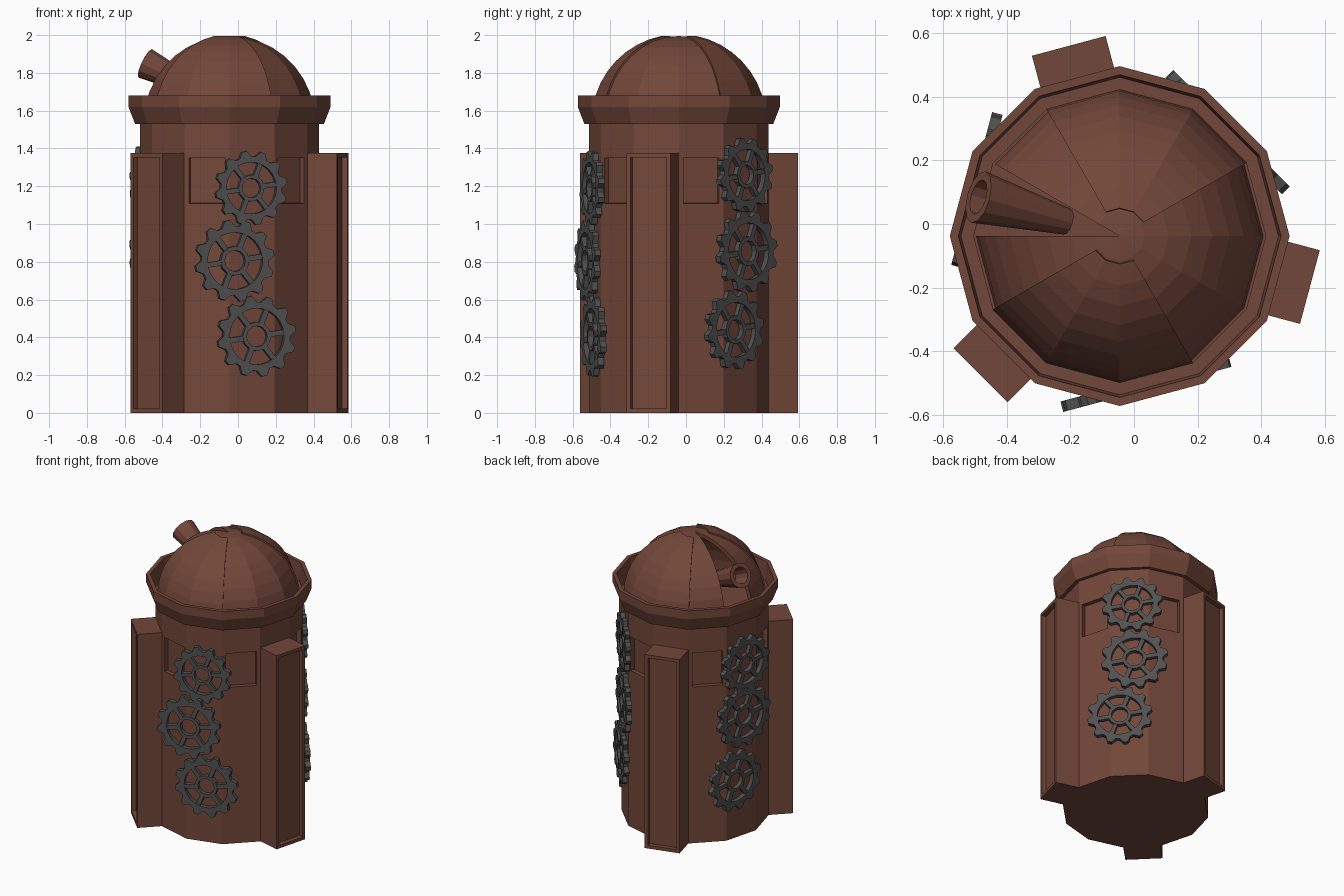
import bpy, bmesh
from math import sin, cos, radians, pi, tau
from mathutils import Matrix, Vector

if "Cube" in bpy.data.objects:
    bpy.data.objects.remove(bpy.data.objects["Cube"])

CX, CY = -0.045, -0.038          # tower axis
AXIS = Matrix.Translation((CX, CY, 0))


def material(name, col):
    m = bpy.data.materials.new(name)
    m.diffuse_color = (*col, 1)
    m.use_nodes = True
    m.node_tree.nodes["Principled BSDF"].inputs["Base Color"].default_value = m.diffuse_color
    return m


BROWN = material("rusty brown", (0.171, 0.063, 0.042))
GREY = material("dark grey metal", (0.082, 0.082, 0.082))


def finish(name, bm, mat, matrix=AXIS):
    bmesh.ops.remove_doubles(bm, verts=bm.verts, dist=1e-5)
    bmesh.ops.recalc_face_normals(bm, faces=bm.faces)
    bm.transform(matrix)
    me = bpy.data.meshes.new(name)
    bm.to_mesh(me)
    bm.free()
    me.materials.append(mat)
    ob = bpy.data.objects.new(name, me)
    bpy.context.collection.objects.link(ob)
    return ob


def lathe(bm, prof, n, a0=0, a1=360, closed=True):
    """Turn an (r, z) profile from a0 to a1 degrees in n steps."""
    rows = []
    for i in range(n + 1):
        a = radians(a0 + (a1 - a0) * i / n)
        rows.append([bm.verts.new((r * cos(a), r * sin(a), z)) for r, z in prof])
    m = len(prof)
    for i in range(n):
        for j in range(m if closed else m - 1):
            k = (j + 1) % m
            if prof[j][0] < 1e-6 and prof[k][0] < 1e-6:
                continue
            q = [rows[i][j], rows[i + 1][j], rows[i + 1][k], rows[i][k]]
            if prof[j][0] < 1e-6:
                q.pop(1)
            elif prof[k][0] < 1e-6:
                q.pop(2)
            bm.faces.new(q)
    if a1 - a0 < 359.9:
        bm.faces.new(rows[0])
        bm.faces.new(rows[-1])


def face_matrix(deg, dist, t=0, z=0):
    """Local x = tangent, y = up, z = outward on the wall at the given azimuth."""
    a = radians(deg)
    n, tv, up = Vector((cos(a), sin(a), 0)), Vector((-sin(a), cos(a), 0)), Vector((0, 0, 1))
    m = Matrix((tv, up, n)).transposed().to_4x4()
    m.translation = Vector((CX, CY, z)) + n * dist + tv * t
    return m


# Twelve-sided body with sunken windows
R = 0.475
bm = bmesh.new()
lathe(bm, [(0, 0), (R, 0), (R, 1.085), (R, 1.375), (R, 1.54), (0, 1.54)], 12, closed=False)
bmesh.ops.remove_doubles(bm, verts=bm.verts, dist=1e-5)
bmesh.ops.recalc_face_normals(bm, faces=bm.faces)
bm.faces.ensure_lookup_table()
wins = []
for f in bm.faces:
    c = f.calc_center_median()
    if 1.2 < c.z < 1.3:
        for w in (15, 75, 135, 195, 255, 315):
            if c.xy.normalized().dot(Vector((cos(radians(w)), sin(radians(w))))) > 0.99:
                wins.append(f)
bmesh.ops.inset_individual(bm, faces=wins, thickness=0.035)
bmesh.ops.inset_individual(bm, faces=wins, thickness=0.0005, depth=-0.03)
finish("tower_body", bm, BROWN)

# Flared rim
bm = bmesh.new()
lathe(bm, [(0.46, 1.53), (0.50, 1.53), (0.535, 1.62), (0.535, 1.68),
           (0.508, 1.68), (0.50, 1.55), (0.46, 1.55)], 12)
finish("rim", bm, BROWN)

# Buttresses with a framed sunken panel
H, W = 1.375, 0.24
for d in (105, 225, 345):
    bm = bmesh.new()
    bmesh.ops.create_cube(bm, size=1)
    bm.transform(Matrix.Translation((0, H / 2, -0.1)) @ Matrix.Diagonal((W, H, 0.2, 1)))
    outer = [f for f in bm.faces if f.normal.z > 0.9]
    bmesh.ops.inset_individual(bm, faces=outer, thickness=0.032)
    bmesh.ops.inset_individual(bm, faces=outer, thickness=0.0005, depth=-0.03)
    finish(f"buttress_{d}", bm, BROWN, face_matrix(d, 0.62))


# Dome with an open slot, and two raised shells over it
def arc(r, p0, p1, steps=9):
    return [(r * sin(radians(p0 + (p1 - p0) * i / steps)),
             1.543 + r * cos(radians(p0 + (p1 - p0) * i / steps))) for i in range(steps + 1)]


bm = bmesh.new()
lathe(bm, arc(0.452, 0, 90) + arc(0.425, 90, 0), 11, 180, 510)
finish("dome", bm, BROWN)
for a in (30, 210):
    bm = bmesh.new()
    lathe(bm, arc(0.462, 11, 90) + arc(0.44, 90, 11), 3, a, a + 90)
    finish(f"dome_shell_{a}", bm, BROWN)

# Tapered barrel looking out of the slot
bm = bmesh.new()
lathe(bm, [(0, 0), (0.042, 0), (0.084, 0.32), (0.056, 0.32), (0.046, 0.2), (0, 0.2)], 12, closed=False)
az, el = radians(164.5), radians(25)
axis = Vector((cos(az) * cos(el), sin(az) * cos(el), sin(el)))
tip = Vector((-0.49, 0.085, 1.85))
finish("barrel", bm, BROWN,
       Matrix.Translation(tip - axis * 0.32) @ axis.to_track_quat('Z', 'Y').to_matrix().to_4x4())


# Gears
def ring(bm, inner, outers, z0, z1):
    n = len(outers)
    rows = []
    for i, ro in enumerate(outers):
        c, s = cos(tau * i / n), sin(tau * i / n)
        rows.append([bm.verts.new((r * c, r * s, z))
                     for r, z in ((inner, z0), (ro, z0), (ro, z1), (inner, z1))])
    for i in range(n):
        a, b = rows[i], rows[(i + 1) % n]
        for j in range(4):
            k = (j + 1) % 4
            bm.faces.new((a[j], b[j], b[k], a[k]))


def gear(name, deg, t, z, r):
    bm = bmesh.new()
    th = 0.034
    # twelve teeth: two samples low, two high
    ring(bm, r * 0.69, [r if i % 4 in (1, 2) else r * 0.85 for i in range(48)], 0, th)
    ring(bm, r * 0.26, [r * 0.36] * 12, 0, th)
    for i in range(6):
        res = bmesh.ops.create_cube(bm, size=1)
        m = (Matrix.Rotation(pi / 3 * i + 0.15, 4, 'Z')
             @ Matrix.Translation((r * 0.53, 0, th / 2))
             @ Matrix.Diagonal((r * 0.38, r * 0.13, th * 0.8, 1)))
        bmesh.ops.transform(bm, matrix=m, verts=res["verts"])
    finish(name, bm, GREY, face_matrix(deg, 0.455, t, z))


GEARS = {
    285: [(-0.01, 1.19, 0.197), (-0.10, 0.805, 0.217), (0.02, 0.405, 0.215)],
    45: [(0.02, 1.26, 0.197), (0.035, 0.855, 0.217), (-0.06, 0.44, 0.21)],
    165: [(0.025, 1.22, 0.197), (0.01, 0.855, 0.217), (-0.065, 0.42, 0.21)],
}
for d, trio in GEARS.items():
    for i, (t, z, r) in enumerate(trio):
        gear(f"gear_{d}_{i}", d, t, z, r)
